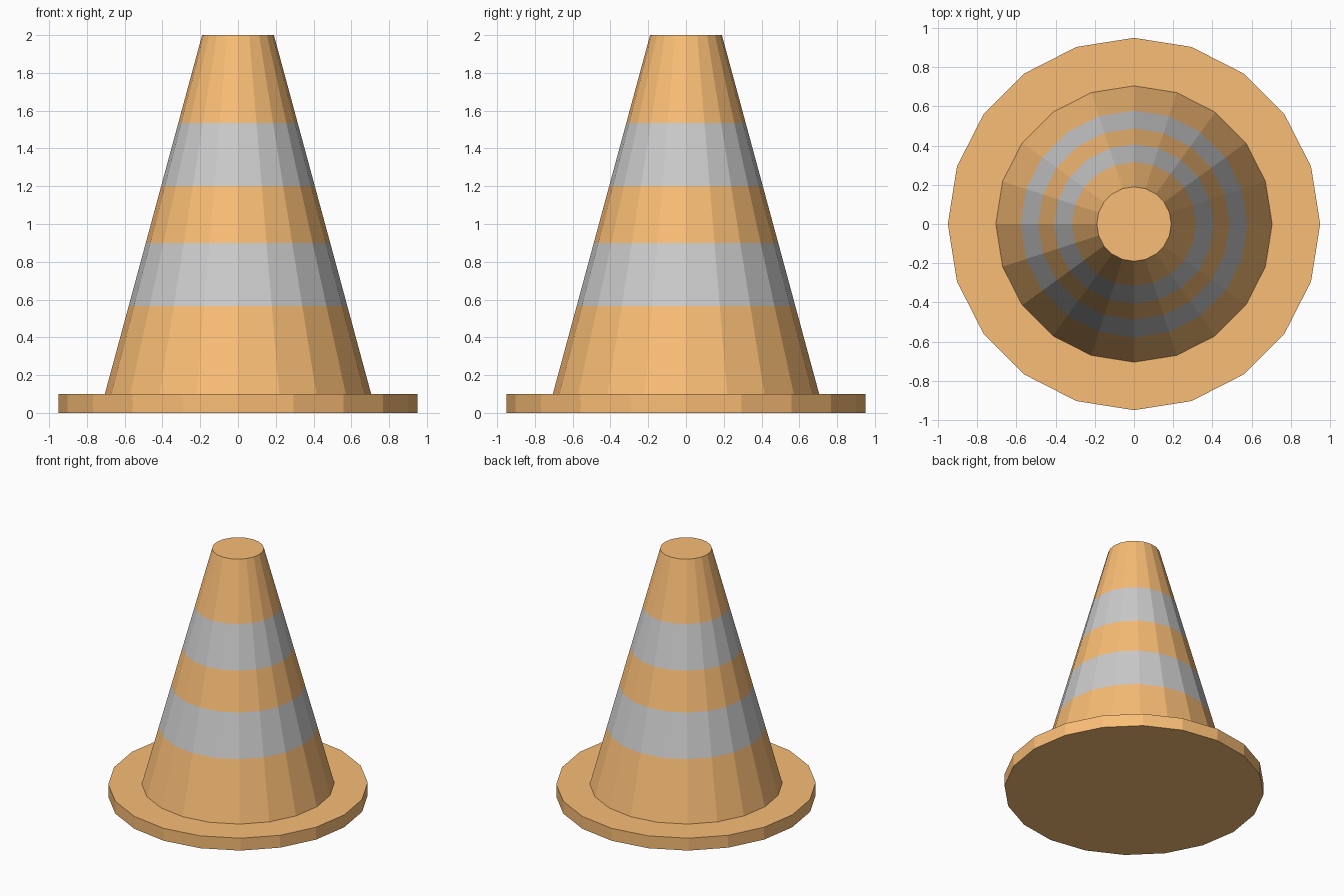
import bpy, bmesh
from math import sin, cos, pi

if "Cube" in bpy.data.objects:
    bpy.data.objects.remove(bpy.data.objects["Cube"])

SIDES = 20


def material(name, rgb):
    mat = bpy.data.materials.new(name)
    mat.diffuse_color = (*rgb, 1)
    mat.use_nodes = True
    mat.node_tree.nodes["Principled BSDF"].inputs["Base Color"].default_value = mat.diffuse_color
    return mat


orange = material("orange", (0.95, 0.51, 0.18))
white = material("reflective_white", (0.84, 0.84, 0.84))


def lathe(name, profile, bands):
    """Stack flat-shaded rings of (radius, z); bands gives each gap's material slot."""
    bm = bmesh.new()
    rings = [[bm.verts.new((r * cos(2 * pi * i / SIDES), r * sin(2 * pi * i / SIDES), z))
              for i in range(SIDES)] for r, z in profile]
    for low, high, slot in zip(rings, rings[1:], bands):
        for i in range(SIDES):
            j = (i + 1) % SIDES
            bm.faces.new((low[i], low[j], high[j], high[i])).material_index = slot
    bm.faces.new(rings[0][::-1])
    bm.faces.new(rings[-1])
    mesh = bpy.data.meshes.new(name)
    bm.to_mesh(mesh)
    bm.free()
    mesh.materials.append(orange)
    mesh.materials.append(white)
    obj = bpy.data.objects.new(name, mesh)
    bpy.context.collection.objects.link(obj)
    return obj


# Round foot plate
lathe("base", [(0.95, 0), (0.95, 0.1)], [0])

# Tapered body with two white stripes
heights = [0.1, 0.565, 0.9, 1.2, 1.535, 2.0]
body = [(0.705 + (0.19 - 0.705) * (z - 0.1) / 1.9, z) for z in heights]
lathe("cone_body", body, [0, 1, 0, 1, 0])
